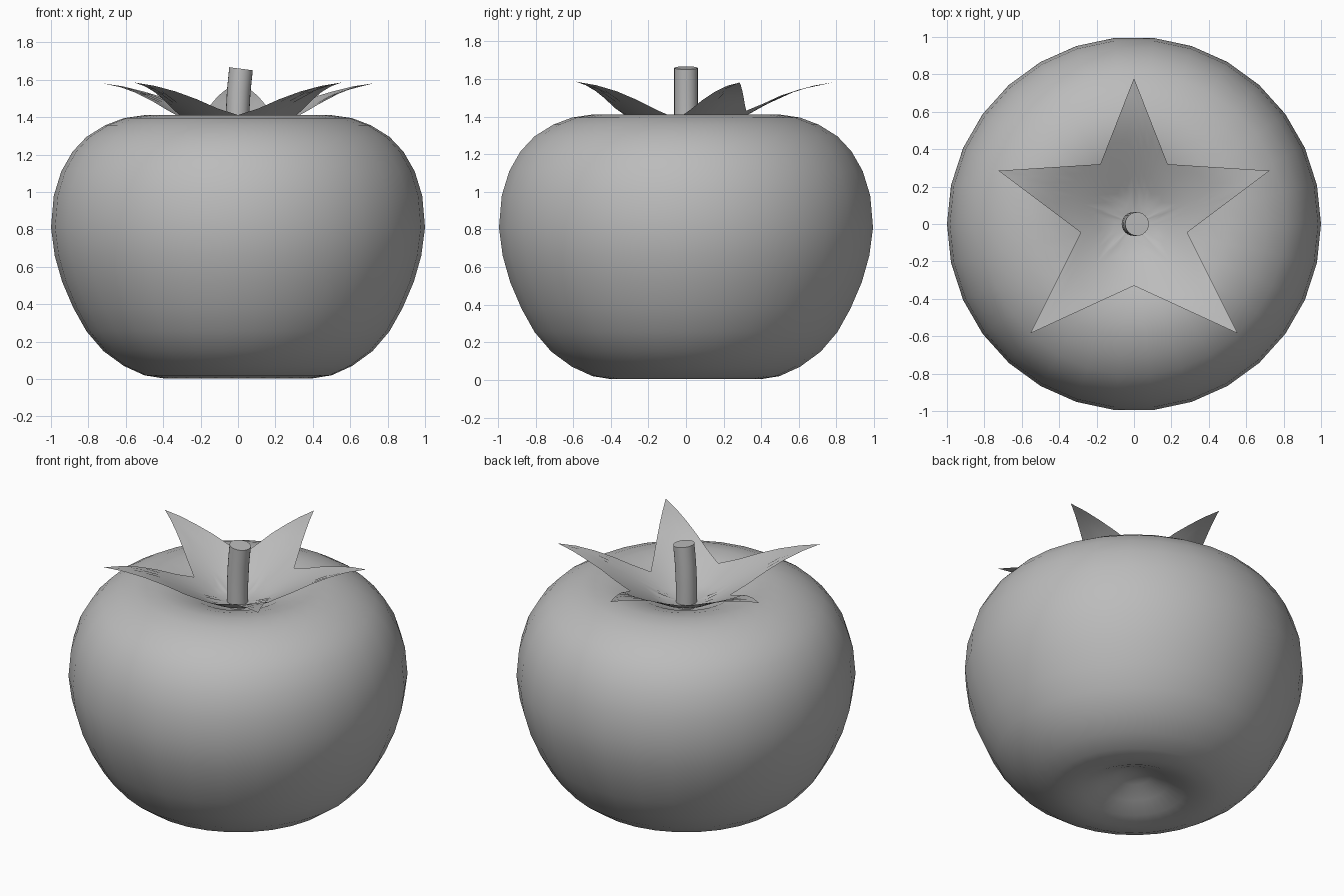
import bpy, bmesh, math
from mathutils import Vector

cube = bpy.data.objects.get("Cube")
if cube:
    bpy.data.objects.remove(cube, do_unlink=True)

GREY = (0.5, 0.5, 0.5, 1.0)
grey = bpy.data.materials.new("plain grey")
grey.use_nodes = True
grey.diffuse_color = GREY
grey.node_tree.nodes["Principled BSDF"].inputs["Base Color"].default_value = GREY


def loft(name, rings, start=None, end=None, angle=60):
    """Skin closed rings of points; start and end are optional fan centres."""
    bm = bmesh.new()
    loops = [[bm.verts.new(p) for p in ring] for ring in rings]
    n = len(loops[0])
    for a, b in zip(loops, loops[1:]):
        for i in range(n):
            j = (i + 1) % n
            bm.faces.new((a[i], a[j], b[j], b[i]))
    if start is not None:
        c = bm.verts.new(start)
        for i in range(n):
            bm.faces.new((c, loops[0][(i + 1) % n], loops[0][i]))
    if end is not None:
        c = bm.verts.new(end)
        for i in range(n):
            bm.faces.new((c, loops[-1][i], loops[-1][(i + 1) % n]))
    mesh = bpy.data.meshes.new(name)
    bm.to_mesh(mesh)
    bm.free()
    mesh.materials.append(grey)
    obj = bpy.data.objects.new(name, mesh)
    bpy.context.collection.objects.link(obj)
    bpy.ops.object.select_all(action='DESELECT')
    obj.select_set(True)
    bpy.context.view_layer.objects.active = obj
    bpy.ops.object.shade_smooth_by_angle(angle=math.radians(angle))
    return obj


def circle(radius, n):
    return [Vector((radius * math.cos(math.tau * i / n),
                    radius * math.sin(math.tau * i / n), 0)) for i in range(n)]


# Fruit body: lathed profile with a dimple at the bottom and the top
profile = [(0.1, 0.12), (0.2, 0.07), (0.3, 0.025), (0.4, 0.004), (0.5, 0.02),
           (0.61, 0.07), (0.72, 0.15), (0.81, 0.255), (0.88, 0.38),
           (0.94, 0.52), (0.98, 0.66), (1.0, 0.81), (0.985, 0.98),
           (0.945, 1.11), (0.885, 1.215), (0.81, 1.295), (0.71, 1.357),
           (0.61, 1.395), (0.5, 1.411), (0.39, 1.395), (0.28, 1.36),
           (0.18, 1.31), (0.09, 1.27)]
up = Vector((0, 0, 1))
loft("fruit_body", [[p + up * z for p in circle(r, 30)] for r, z in profile],
     up * 0.14, up * 1.25)

# Leafy crown: one star-shaped sheet that curls upward away from the stem
half = [(0, 0.78), (-0.18, 0.32), (-0.725, 0.285), (-0.285, -0.045),
        (-0.555, -0.585), (0, -0.33)]
star = [Vector(p) for p in half + [(-x, y) for x, y in half[-2:0:-1]]]
outline = [a.lerp(b, k / 5) for a, b in zip(star, star[1:] + star[:1]) for k in range(5)]
curl = [(0, 1.28), (0.15, 1.31), (0.31, 1.40), (0.41, 1.455), (0.51, 1.51),
        (0.65, 1.56), (0.82, 1.588)]


def leaf_height(r):
    for (r0, z0), (r1, z1) in zip(curl, curl[1:]):
        if r <= r1:
            return z0 + (z1 - z0) * (r - r0) / (r1 - r0)
    return curl[-1][1]


steps = 8
crown = [[(p.x * s / steps, p.y * s / steps, leaf_height(p.length * s / steps))
          for p in outline] for s in range(1, steps + 1)]
loft("leaf_crown", crown, start=(0, 0, curl[0][1]))

# Stem: thin rod leaning slightly to the left, with a tilted end
path = [(-0.003, 1.25, 0), (-0.003, 1.41, 0.03), (0.004, 1.54, 0.08), (0.016, 1.659, 0.13)]
stem = [[(x + p.x, p.y, z - p.x * tilt) for p in circle(0.063, 24)] for x, z, tilt in path]
loft("stem", stem, (-0.003, 0, 1.25), (0.016, 0, 1.659), angle=40)
